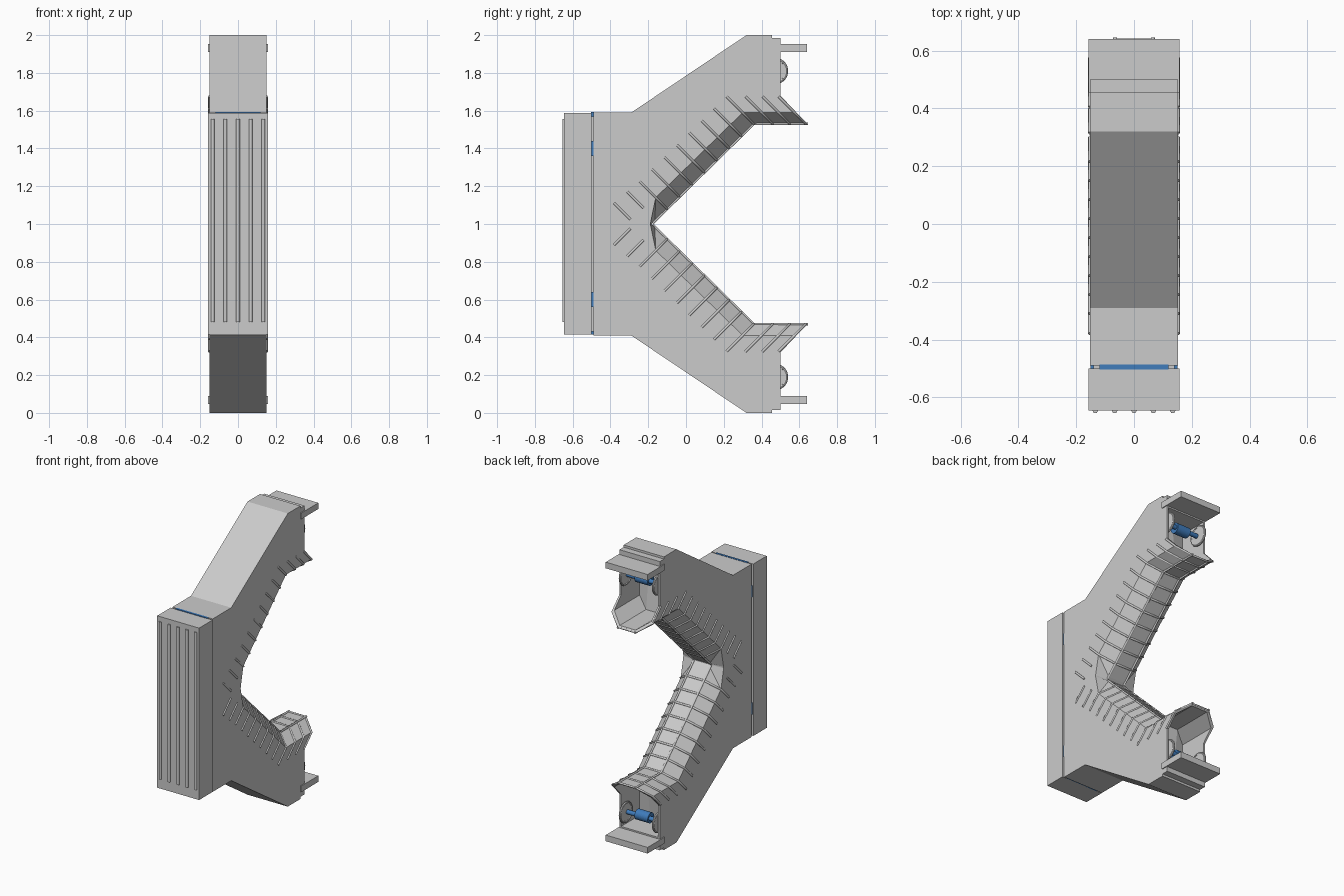
import bpy, bmesh, math
from mathutils import Vector

if "Cube" in bpy.data.objects:
    bpy.data.objects.remove(bpy.data.objects["Cube"])

HALF, RIDGE = 0.152, 0.065   # half width of the body and of the raised channel floor

blue = bpy.data.materials.new("blue")
blue.diffuse_color = (0.05, 0.2, 0.5, 1)
blue.use_nodes = True
blue.node_tree.nodes["Principled BSDF"].inputs["Base Color"].default_value = blue.diffuse_color


def finish(name, bm, mat=None):
    bmesh.ops.recalc_face_normals(bm, faces=bm.faces)
    me = bpy.data.meshes.new(name)
    bm.to_mesh(me)
    bm.free()
    ob = bpy.data.objects.new(name, me)
    bpy.context.collection.objects.link(ob)
    if mat:
        me.materials.append(mat)
    return ob


def loft(name, stations):
    """Skin (x, [(y, z)...]) sections along x and cap both ends."""
    bm = bmesh.new()
    rings = [[bm.verts.new((x, y, z)) for y, z in prof] for x, prof in stations]
    for a, b in zip(rings, rings[1:]):
        n = len(a)
        for i in range(n):
            j = (i + 1) % n
            bm.faces.new((a[i], a[j], b[j], b[i]))
    bm.faces.new(rings[0])
    bm.faces.new(rings[-1])
    return finish(name, bm)


def box(name, lo, hi, mat=None):
    bm = bmesh.new()
    bmesh.ops.create_cube(bm, size=1)
    lo, hi = Vector(lo), Vector(hi)
    for v in bm.verts:
        v.co = Vector(v.co[i] * (hi[i] - lo[i]) + (hi[i] + lo[i]) / 2 for i in range(3))
    return finish(name, bm, mat)


def cyl(name, x0, x1, y, z, r, mat=None, sides=32):
    prof = [(y + r * math.cos(a), z + r * math.sin(a))
            for a in (2 * math.pi * i / sides for i in range(sides))]
    ob = loft(name, [(x0, prof), (x1, prof)])
    if mat:
        ob.data.materials.append(mat)
    return ob


def rods(name, paths, r):
    cu = bpy.data.curves.new(name, 'CURVE')
    cu.dimensions = '3D'
    cu.bevel_depth, cu.bevel_resolution, cu.use_fill_caps = r, 1, True
    for path in paths:
        s = cu.splines.new('POLY')
        s.points.add(len(path) - 1)
        for p, co in zip(s.points, path):
            p.co = (*co, 1)
    ob = bpy.data.objects.new(name, cu)
    bpy.context.collection.objects.link(ob)
    return ob


def flip(pts):
    return [(*p[:-1], 2 - p[-1]) for p in pts]


# Main body: C-shaped profile with a chamfered inner channel
outer = [(-0.49, 0.41), (-0.29, 0.41), (0.32, 0), (0.455, 0), (0.455, 0.015),
         (0.5, 0.015), (0.5, 0.32)]
edge = outer + [(0.585, 0.41), (0.3, 0.41), (-0.16, 0.86), (-0.188, 0.995)]
ridge = outer + [(0.64, 0.47), (0.36, 0.47), (-0.165, 0.985), (-0.18, 0.998)]
edge += flip(edge)[::-1]
ridge += flip(ridge)[::-1]
body = loft("body", [(-HALF, edge), (-RIDGE, ridge), (RIDGE, ridge), (HALF, edge)])

# Hollow arm ends under the channel lips
low = [(0.3, 0.1), (0.7, 0.1), (0.7, 0.398), (0.3, 0.398)]
high = low[:2] + [(0.7, 0.458), (0.345, 0.458)]
for tag, f in (("lower", lambda p: p), ("upper", flip)):
    cut = loft(tag + "_recess_cutter", [(-0.14, f(low)), (-0.06, f(high)),
                                        (0.06, f(high)), (0.14, f(low))])
    cut.hide_render = True
    cut.hide_viewport = True
    m = body.modifiers.new("recess", 'BOOLEAN')
    m.operation, m.solver, m.object = 'DIFFERENCE', 'EXACT', cut

# Front block with five vertical half-round bars
box("front_block", (-0.158, -0.645, 0.415), (0.158, -0.5, 1.588))
box("joint_core", (-0.14, -0.51, 0.43), (0.14, -0.48, 1.57))
box("joint_strip", (-0.12, -0.503, 0.415), (0.12, -0.487, 1.592), blue)
for s in (-1, 1):
    for z in (0.6, 1.4):
        box("joint_pin", (s * 0.145 - 0.005, -0.502, z - 0.04),
            (s * 0.145 + 0.005, -0.488, z + 0.04), blue)
rods("front_bars", [[(x, -0.646, 0.48), (x, -0.646, 1.555)]
                    for x in (-0.134, -0.067, 0, 0.067, 0.134)], 0.01)

# Ribs wrapping over the channel, plus two long rails per arm
feet = [(-0.16 + 0.46 * i / 7, 0.86 - 0.45 * i / 7) for i in range(8)]
feet += [(0.4, 0.41), (0.49, 0.41), (0.575, 0.41)]
ribs = []
for y, z in feet:
    half = [(HALF, y - 0.085, z - 0.085), (HALF, y, z), (RIDGE, y + 0.06, z + 0.06)]
    ribs.append(half + [(-x, b, c) for x, b, c in half[::-1]])
for s in (-HALF, HALF):
    ribs += [[(s, -0.38, 0.89), (s, -0.295, 0.975)], [(s, -0.31, 0.83), (s, -0.225, 0.915)]]
rails = [[(x, 0.645, 0.47), (x, 0.36, 0.47), (x, -0.175, 0.995)] for x in (-RIDGE, RIDGE)]
for tag, f in (("lower", lambda p: p), ("upper", flip)):
    rods(tag + "_ribs", [f(p) for p in ribs], 0.007)
    rods(tag + "_rails", [f(p) for p in rails], 0.007)

# Arm ends: slab, paired round discs and blue drive
for tag, zf in (("lower", lambda z: z), ("upper", lambda z: 2 - z)):
    z0, z1 = sorted((zf(0.048), zf(0.09)))
    box(tag + "_slab", (-0.158, 0.455, z0), (0.158, 0.64, z1))
    zc = zf(0.19)
    for s in (-1, 1):
        bpy.ops.mesh.primitive_torus_add(
            major_radius=0.063, minor_radius=0.008, major_segments=32, minor_segments=8,
            location=(s * 0.125, 0.47, zc), rotation=(0, math.pi / 2, 0))
        bpy.context.object.name = tag + "_disc_rim"
        cyl(tag + "_disc", s * 0.12, s * 0.13, 0.47, zc, 0.062)
    cyl(tag + "_axle", -0.12, 0.12, 0.46, zc, 0.015, blue)
    cyl(tag + "_motor", -0.05, 0.05, 0.45, zc, 0.035, blue)
